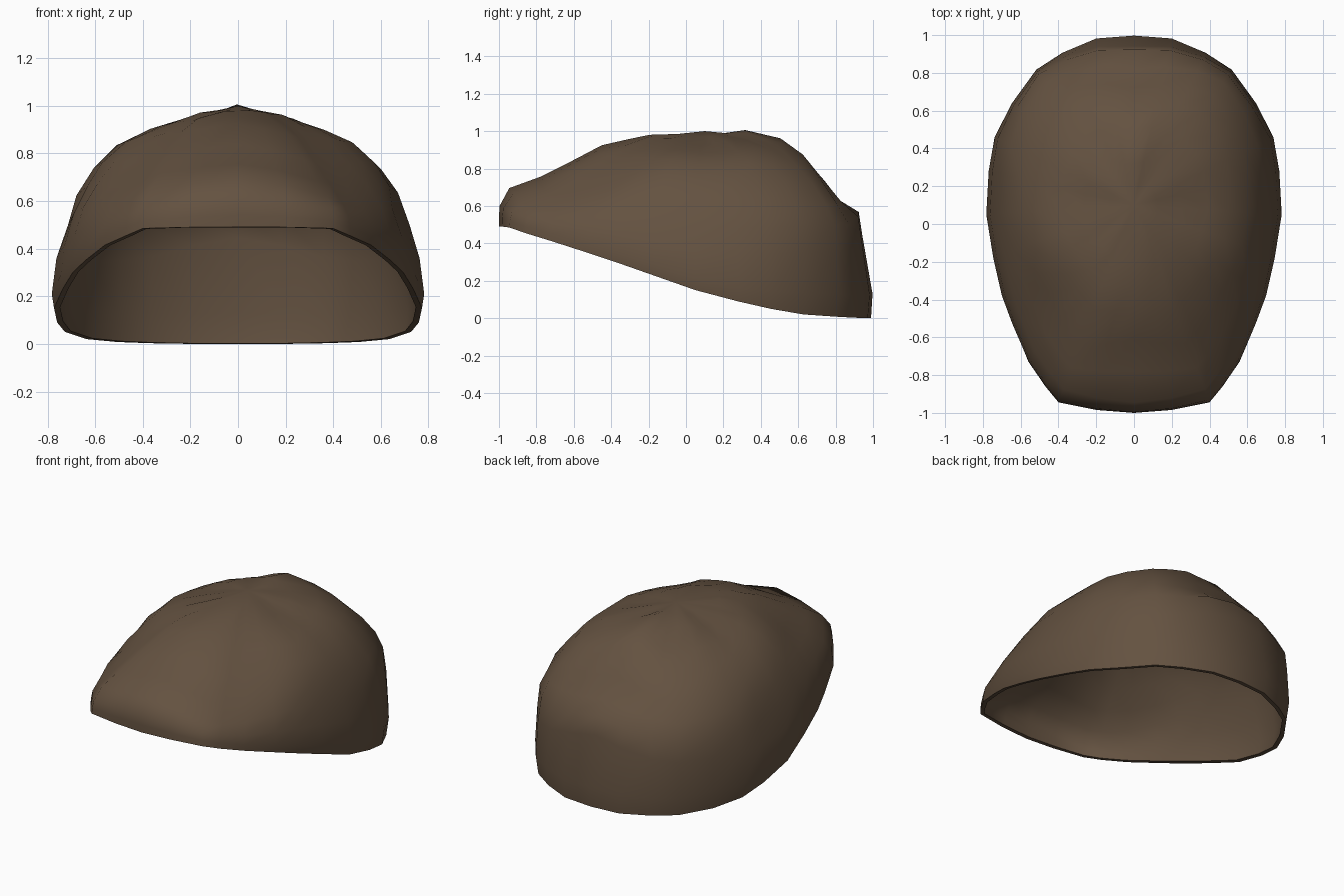
import bpy, bmesh, math, random
from mathutils import Vector

if "Cube" in bpy.data.objects:
    bpy.data.objects.remove(bpy.data.objects["Cube"])

random.seed(4)

brown = bpy.data.materials.new("dark brown")
brown.diffuse_color = (0.127, 0.084, 0.052, 1)
brown.use_nodes = True
brown.node_tree.nodes["Principled BSDF"].inputs["Base Color"].default_value = brown.diffuse_color

# Rim of the opening, right half from front to back: x, y, z
RIM = [(0.2, -0.985, 0.49), (0.4, -0.945, 0.485), (0.47, -0.86, 0.455), (0.56, -0.73, 0.415),
       (0.645, -0.53, 0.35), (0.7, -0.38, 0.30), (0.745, -0.18, 0.23), (0.782, 0.05, 0.15),
       (0.77, 0.28, 0.09), (0.74, 0.46, 0.05), (0.65, 0.64, 0.02), (0.52, 0.82, 0.008),
       (0.38, 0.91, 0.003), (0.2, 0.985, 0.0)]
rim = [(0, -1, 0.49)] + RIM + [(0, 1, 0)] + [(-x, y, z) for x, y, z in reversed(RIM)]

# Meridians from rim to crown: fraction of the radius, height
FRONT = [(1, 0.49), (1.0, 0.54), (0.997, 0.6), (0.95, 0.7), (0.8, 0.755),
         (0.65, 0.835), (0.5, 0.92), (0.38, 0.95), (0.27, 0.98), (0.13, 0.985)]
FRONT_CORNER = [(1, 0.47), (0.995, 0.5), (0.985, 0.54), (0.93, 0.605), (0.83, 0.685),
                (0.71, 0.77), (0.53, 0.885), (0.4, 0.94), (0.27, 0.97), (0.13, 0.985)]
SIDE = [(0.988, 0.15), (1.0, 0.21), (0.975, 0.36), (0.92, 0.5), (0.86, 0.63),
        (0.77, 0.735), (0.65, 0.83), (0.5, 0.885), (0.33, 0.925), (0.16, 0.97)]
BACK = [(0.988, 0.0), (0.997, 0.13), (0.935, 0.45), (0.915, 0.57), (0.8, 0.635),
        (0.69, 0.75), (0.56, 0.89), (0.45, 0.96), (0.24, 1.0), (0.12, 0.99)]
BACK_CORNER = [(0.975, 0.02), (0.995, 0.14), (0.985, 0.36), (0.97, 0.5), (0.915, 0.61),
               (0.82, 0.715), (0.69, 0.82), (0.5, 0.905), (0.3, 0.955), (0.14, 0.98)]
CROWN = Vector((0, 0.1, 1.0))


def rise(profile, k):
    """Radius fraction and relative climb of one meridian level."""
    s, z = profile[k]
    z0 = profile[0][1]
    return Vector((s, (z - z0) / (1 - z0)))


# Cap shell: rings blended from the front, corner, side and back meridians
bm = bmesh.new()
rings = []
for k in range(len(SIDE)):
    ring = []
    for x, y, z in rim:
        back = y > CROWN.y
        dx, dy = x / 0.78, (y - CROWN.y) / (0.9 if back else 1.1)
        w = dx * dx / (dx * dx + dy * dy)
        # corner share peaks between the middle and the side
        c = 4 * w * (1 - w) * 0.9 if back else 6.75 * w * (1 - w) ** 2 * 0.8
        s, f = (rise(SIDE, k) * w + rise(BACK if back else FRONT, k) * (1 - w)).lerp(
            rise(BACK_CORNER if back else FRONT_CORNER, k), c)
        # front right and back left shoulders sit a little lower
        dip = 0.03 * c if 3 <= k <= 7 and (x < 0) == back else 0
        # slight irregularity on the upper part
        j = 0.006 if 3 <= k <= 8 else 0
        ring.append(bm.verts.new((x * s + random.uniform(-j, j),
                                  CROWN.y + (y - CROWN.y) * s,
                                  z + (1 - z) * f - dip + random.uniform(-j, j))))
    rings.append(ring)
n = len(rim)
top = bm.verts.new(CROWN)
for lo, hi in zip(rings, rings[1:]):
    for i in range(n):
        bm.faces.new((lo[i], lo[(i + 1) % n], hi[(i + 1) % n], hi[i]))
for i in range(n):
    bm.faces.new((rings[-1][i], rings[-1][(i + 1) % n], top))
bmesh.ops.recalc_face_normals(bm, faces=bm.faces)
if sum(f.normal.z for f in bm.faces) < 0:
    bmesh.ops.reverse_faces(bm, faces=bm.faces)

mesh = bpy.data.meshes.new("hair_cap")
bm.to_mesh(mesh)
bm.free()
mesh.materials.append(brown)
cap = bpy.data.objects.new("hair_cap", mesh)
bpy.context.collection.objects.link(cap)

# Thin wall, grown inward
wall = cap.modifiers.new("wall", 'SOLIDIFY')
wall.thickness = 0.026
wall.offset = -1

bpy.context.view_layer.objects.active = cap
cap.select_set(True)
bpy.ops.object.modifier_apply(modifier="wall")
bpy.ops.object.shade_smooth_by_angle(angle=math.radians(50))
